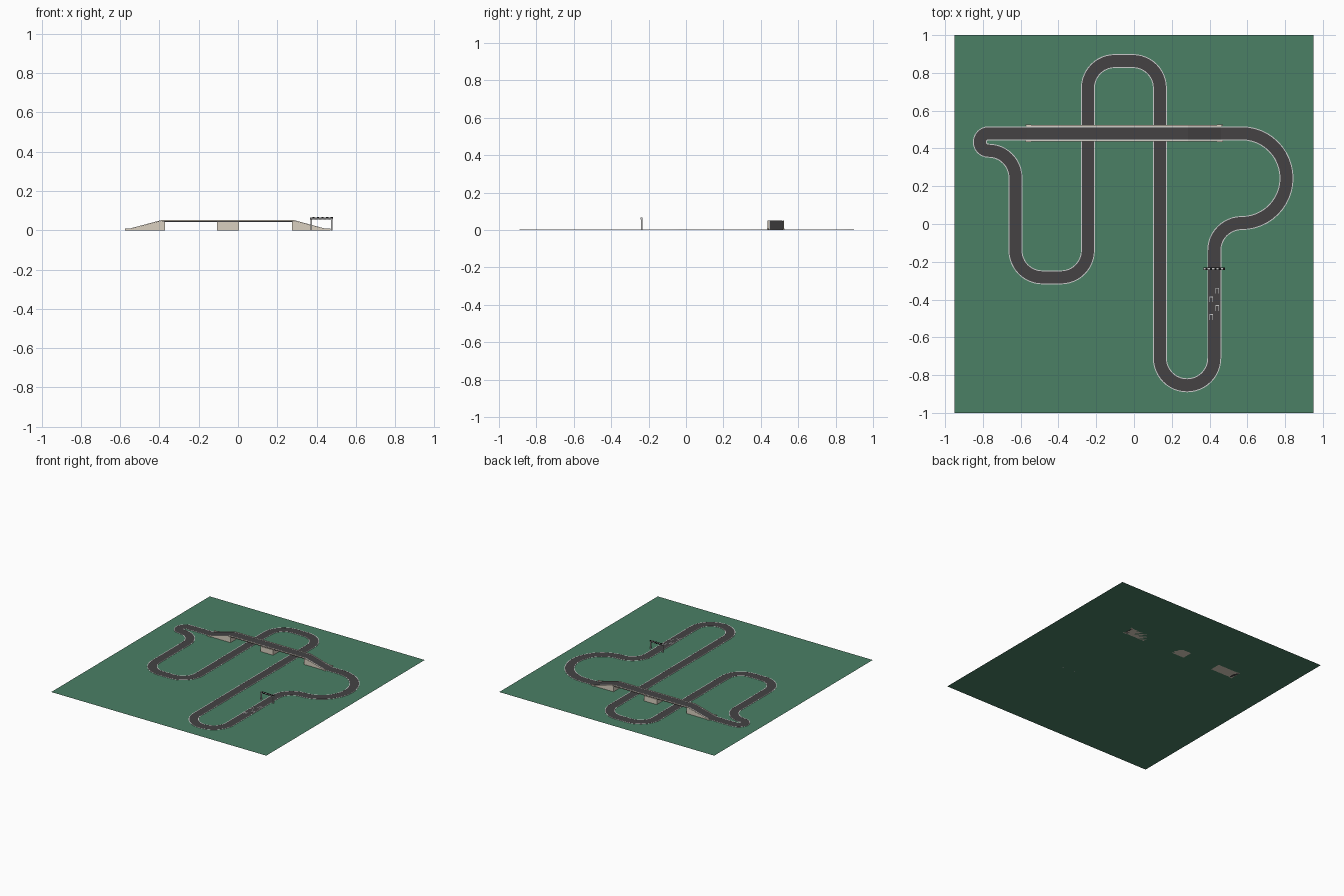
import bpy, bmesh, math
from mathutils import Vector

if "Cube" in bpy.data.objects:
    bpy.data.objects.remove(bpy.data.objects["Cube"])


def material(name, rgb):
    m = bpy.data.materials.new(name)
    m.diffuse_color = (*rgb, 1)
    m.use_nodes = True
    m.node_tree.nodes["Principled BSDF"].inputs["Base Color"].default_value = m.diffuse_color
    return m


GRASS = material("grass_green", (0.07, 0.215, 0.13))
ASPHALT = material("asphalt", (0.058, 0.055, 0.057))
WHITE = material("white_paint", (0.85, 0.85, 0.83))
STONE = material("cream_stone", (0.70, 0.63, 0.53))
BLACK = material("black_paint", (0.01, 0.01, 0.01))


def finish(name, bm, mat):
    bmesh.ops.recalc_face_normals(bm, faces=bm.faces)
    me = bpy.data.meshes.new(name)
    bm.to_mesh(me)
    bm.free()
    me.materials.append(mat)
    ob = bpy.data.objects.new(name, me)
    bpy.context.collection.objects.link(ob)
    return ob


def boxes(name, spans, mat):
    """One object from boxes given as (x0, x1, y0, y1, z0, z1)."""
    bm = bmesh.new()
    for x0, x1, y0, y1, z0, z1 in spans:
        vs = bmesh.ops.create_cube(bm, size=1)["verts"]
        for v in vs:
            v.co = ((x0 + x1) / 2 + v.co.x * (x1 - x0),
                    (y0 + y1) / 2 + v.co.y * (y1 - y0),
                    (z0 + z1) / 2 + v.co.z * (z1 - z0))
    return finish(name, bm, mat)


def prism(name, profile, y0, y1, mat):
    """Extrude an x-z outline along y."""
    bm = bmesh.new()
    face = bm.faces.new([bm.verts.new((x, y0, z)) for x, z in profile])
    ext = bmesh.ops.extrude_face_region(bm, geom=[face])["geom"]
    for v in ext:
        if isinstance(v, bmesh.types.BMVert):
            v.co.y = y1
    return finish(name, bm, mat)


# Centreline: straights (length, height at end) and arcs (radius, signed turn)
H = 0.048
R = 0.1425
ROUTE = [("s", 0.57, 0), ("a", 0.145, -90), ("a", 0.2375, 180),
         ("s", 0.11, 0), ("s", 0.175, H), ("s", 0.675, H), ("s", 0.18, 0), ("s", 0.20, 0),
         ("a", 0.046, 180), ("a", R, -90), ("s", 0.3855, 0), ("a", R, 90),
         ("s", 0.0985, 0), ("a", R, 90), ("s", 0.86, 0), ("a", R, -90),
         ("s", 0.096, 0), ("a", R, -90), ("s", 1.43, 0), ("a", 0.144, 180)]


def centreline():
    pos, ang, z = Vector((0.425, -0.71)), math.pi / 2, 0
    pts = [(pos.copy(), ang, z)]
    for kind, a, b in ROUTE:
        if kind == "s":
            pos = pos + a * Vector((math.cos(ang), math.sin(ang)))
            z = b
            pts.append((pos.copy(), ang, z))
        else:
            side = math.copysign(1, b)
            left = Vector((-math.sin(ang), math.cos(ang)))
            centre = pos + left * a * side
            n = max(2, round(abs(b) / 7.5))
            start = ang
            for i in range(1, n + 1):
                ang = start + math.radians(b) * i / n
                pos = centre - Vector((-math.sin(ang), math.cos(ang))) * a * side
                pts.append((pos.copy(), ang, z))
    return pts[:-1]


def sweep(name, pts, bands, z0, z1, mat, closed=True):
    """Sweep rectangular strips (left offset range) along the centreline."""
    bm = bmesh.new()
    for o0, o1 in bands:
        rings = []
        for p, a, z in pts:
            n = Vector((-math.sin(a), math.cos(a)))
            rings.append([bm.verts.new((*(p + n * o), z + dz))
                          for o, dz in ((o0, z0), (o1, z0), (o1, z1), (o0, z1))])
        pairs = list(zip(rings, rings[1:]))
        if closed:
            pairs.append((rings[-1], rings[0]))
        else:
            bm.faces.new(rings[0])
            bm.faces.new(rings[-1])
        for r, q in pairs:
            for i in range(4):
                j = (i + 1) % 4
                bm.faces.new((r[i], r[j], q[j], q[i]))
    return finish(name, bm, mat)


# Flat base
bm = bmesh.new()
bm.faces.new([bm.verts.new(c) for c in
              ((-0.95, -1, 0), (0.95, -1, 0), (0.95, 1, 0), (-0.95, 1, 0))])
finish("grass_base", bm, GRASS)

# Road and its painted edges
track = centreline()
sweep("road", track, [(-0.032, 0.032)], 0.0004, 0.002, ASPHALT)
sweep("road_edge_lines", track, [(-0.037, -0.032), (0.032, 0.037)], 0.0004, 0.0023, WHITE)

# Bridge deck and low side rails
YB = 0.48
XA, XB, XC, XD = -0.57, -0.39, 0.285, 0.46
bridge = [(Vector((x, YB)), math.pi, z) for x, z in ((XD, 0), (XC, H), (XB, H), (XA, 0))]
deck = [(XA, 0), (XB, H), (XC, H), (XD, 0), (XD - 0.026, 0), (XC, H - 0.007),
        (XB, H - 0.007), (XA + 0.026, 0)]
prism("bridge_deck", deck, YB - 0.0375, YB + 0.0375, ASPHALT)
sweep("bridge_rails", bridge, [(-0.043, -0.0375), (0.0375, 0.043)], -0.0, 0.004, STONE, False)

# Ramp embankments and middle pier
U = H - 0.006
for name, prof in (("left_ramp_base", [(XA, 0), (-0.372, 0), (-0.372, U), (XB, U + 0.005)]),
                   ("right_ramp_base", [(XD, 0), (0.275, 0), (0.275, U), (XC, U + 0.005)]),
                   ("middle_pier", [(-0.108, 0), (0.004, 0), (0.004, U), (-0.108, U)])):
    prism(name, prof, YB - 0.043, YB + 0.043, STONE)

# Small end blocks of the rails
boxes("rail_end_blocks", [(x - 0.015, x + 0.015, YB + s * 0.0425 - 0.0045, YB + s * 0.0425 + 0.0045, 0, 0.009)
                          for x in (XA + 0.01, XD - 0.005) for s in (-1, 1)], STONE)

# Starting grid brackets
slots = []
for i, top in enumerate((-0.338, -0.384, -0.430, -0.477)):
    x = 0.441 if i % 2 == 0 else 0.409
    slots += [(x - 0.010, x + 0.010, top - 0.004, top, 0.0015, 0.0024)]
    slots += [(x + s * 0.0085 - 0.0015, x + s * 0.0085 + 0.0015, top - 0.03, top - 0.004, 0.0015, 0.0024)
              for s in (-1, 1)]
boxes("grid_slots", slots, WHITE)

# Start gate: posts, beam and chequers
GX, GY = 0.425, -0.237
boxes("gate_posts", [(GX + s * 0.053 - 0.004, GX + s * 0.053 + 0.004, GY - 0.004, GY + 0.004, 0, 0.057)
                     for s in (-1, 1)], WHITE)
boxes("gate_beam", [(GX - 0.058, GX + 0.058, GY - 0.005, GY + 0.005, 0.056, 0.066)], WHITE)
w = 0.116 / 10
boxes("gate_chequers", [(GX - 0.058 + i * w, GX - 0.058 + (i + 1) * w, GY - 0.0056, GY + 0.0056,
                         0.0555 + 0.0055 * (i % 2), 0.061 + 0.0055 * (i % 2)) for i in range(10)], BLACK)
